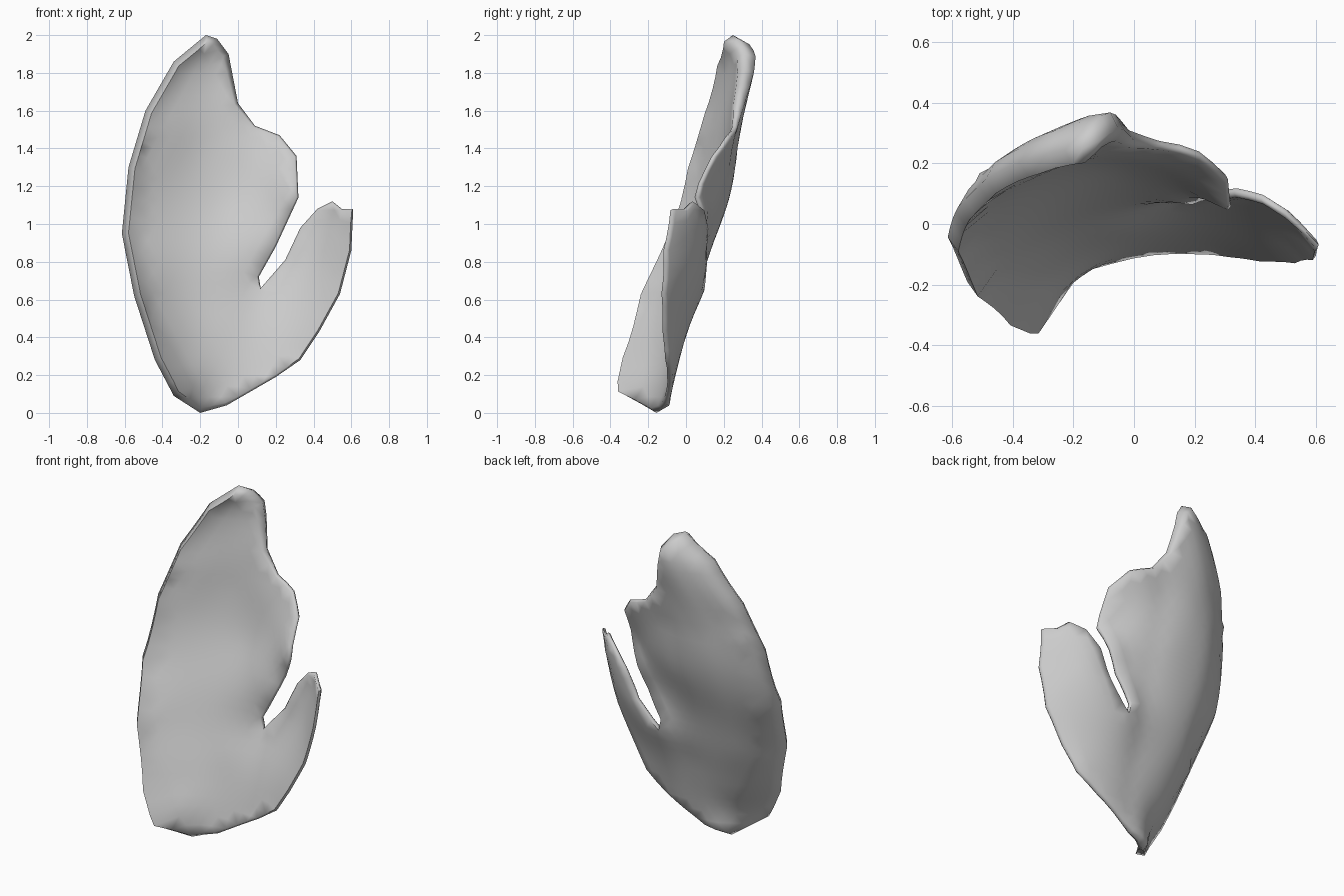
import bpy, bmesh, math
from mathutils import Vector
from mathutils.geometry import delaunay_2d_cdt

if "Cube" in bpy.data.objects:
    bpy.data.objects.remove(bpy.data.objects["Cube"])

# Outline of the torn leaf shell, seen from the front: x, z, depth y of the front side
RIM = [(-.20, 0, -.185), (-.06, .04, -.13), (.20, .19, -.10), (.33, .28, -.11),
       (.43, .43, -.125), (.54, .63, -.13), (.60, .86, -.12), (.61, 1.08, -.085),
       (.55, 1.08, -.02), (.50, 1.12, .02), (.42, 1.08, .07), (.33, .98, .09),
       (.25, .81, .085), (.12, .66, .07), (.11, .72, .07), (.20, .88, .06),
       (.32, 1.14, .04), (.31, 1.36, .135), (.22, 1.47, .21), (.09, 1.52, .245),
       (0, 1.64, .25), (-.05, 1.90, .27), (-.11, 1.98, .23), (-.17, 2.0, .20),
       (-.34, 1.86, .165), (-.49, 1.60, .10), (-.58, 1.30, .01), (-.615, .95, -.09),
       (-.55, .62, -.24), (-.44, .28, -.335), (-.34, .09, -.365)]

# Depth of the cupped front side: x, z, y
CUP = [(-.15, 1.88, .25), (-.28, 1.72, .20), (-.12, 1.65, .24), (-.36, 1.50, .14),
       (-.20, 1.40, .20), (0, 1.42, .22), (-.42, 1.20, .085), (-.25, 1.15, .145),
       (-.05, 1.10, .165), (.14, 1.18, .145), (-.45, .95, .0), (-.30, .85, .025),
       (-.05, .80, .06), (-.40, .60, -.12), (-.25, .55, -.055), (-.05, .50, -.02),
       (.20, .55, .015), (-.30, .28, -.20), (-.15, .25, -.12), (.10, .30, -.06),
       (.42, .82, .03)]


def kernel(dx, dz):
    r2 = dx * dx + dz * dz
    return r2 * math.log(r2) if r2 > 1e-12 else 0.0


def fit_surface(pts):
    """Smooth thin-plate surface y(x, z) through the control points."""
    n = len(pts)
    m = [[kernel(a[0] - b[0], a[1] - b[1]) + (.004 if a is b else 0) for b in pts]
         + [1, a[0], a[1], a[2]] for a in pts]
    for row in ([1] * n, [p[0] for p in pts], [p[1] for p in pts]):
        m.append(list(row) + [0, 0, 0, 0])
    size = n + 3
    for c in range(size):
        p = max(range(c, size), key=lambda r: abs(m[r][c]))
        m[c], m[p] = m[p], m[c]
        for r in range(size):
            if r != c and m[r][c]:
                f = m[r][c] / m[c][c]
                m[r] = [u - f * v for u, v in zip(m[r], m[c])]
    w = [m[i][size] / m[i][i] for i in range(size)]
    return lambda x, z: (sum(k * kernel(x - p[0], z - p[1]) for k, p in zip(w, pts))
                         + w[n] + w[n + 1] * x + w[n + 2] * z)


def inside(p, poly):
    hit = False
    for a, b in zip(poly, poly[1:] + poly[:1]):
        if (a.y > p.y) != (b.y > p.y) and p.x < a.x + (p.y - a.y) * (b.x - a.x) / (b.y - a.y):
            hit = not hit
    return hit


def heft(p):
    """1 at the thick left lip, 0 at the thin torn side."""
    return min(1, max(0, (-p.x + .5 * max(0, p.y - 1.4)) / .35))


def thickness(p):
    return .03 + .075 * heft(p)


depth = fit_surface(RIM + CUP)

# Straight rim segments, split evenly, and the inset border of both sides
corners = [Vector(p[:2]) for p in RIM]
border = []
for a, b in zip(corners, corners[1:] + corners[:1]):
    steps = max(1, math.ceil((b - a).length / .09))
    border += [a.lerp(b, i / steps) for i in range(steps)]
count = len(border)
inset = []
for i, p in enumerate(border):
    t = ((p - border[i - 1]).normalized() + (border[(i + 1) % count] - p).normalized()).normalized()
    inset.append(p + Vector((-t.y, t.x)) * (.01 + .025 * heft(p)))

# Staggered interior points
points = list(inset)
for j in range(36):
    for i in range(24):
        p = Vector((-.66 + .06 * i + .03 * (j % 2), .03 + .055 * j))
        if inside(p, inset) and min((p - q).length for q in inset) > .035:
            points.append(p)
edges = [(i, (i + 1) % count) for i in range(count)]
flat, _, faces, *_ = delaunay_2d_cdt(points, edges, [], 1, 1e-6)

# Leaf shell: front side, back side and rounded lip between them
bm = bmesh.new()
front, back = [], []
for i, p in enumerate(flat):
    y = depth(*(border[i] if i < count else p))
    front.append(bm.verts.new((p.x, y, p.y)))
    back.append(bm.verts.new((p.x, y + thickness(p), p.y)))
lip = [bm.verts.new((p.x, depth(p.x, p.y) + .45 * thickness(p), p.y)) for p in border]
for f in faces:
    bm.faces.new([front[i] for i in f])
    bm.faces.new([back[i] for i in reversed(f)])
for a, b in edges:
    bm.faces.new((front[b], front[a], lip[a], lip[b]))
    bm.faces.new((lip[b], lip[a], back[a], back[b]))
bmesh.ops.recalc_face_normals(bm, faces=bm.faces)
mesh = bpy.data.meshes.new("leaf_shell")
bm.to_mesh(mesh)
bm.free()
shell = bpy.data.objects.new("leaf_shell", mesh)
bpy.context.collection.objects.link(shell)
bpy.context.view_layer.objects.active = shell
shell.select_set(True)
bpy.ops.object.shade_smooth_by_angle(angle=math.radians(75))
